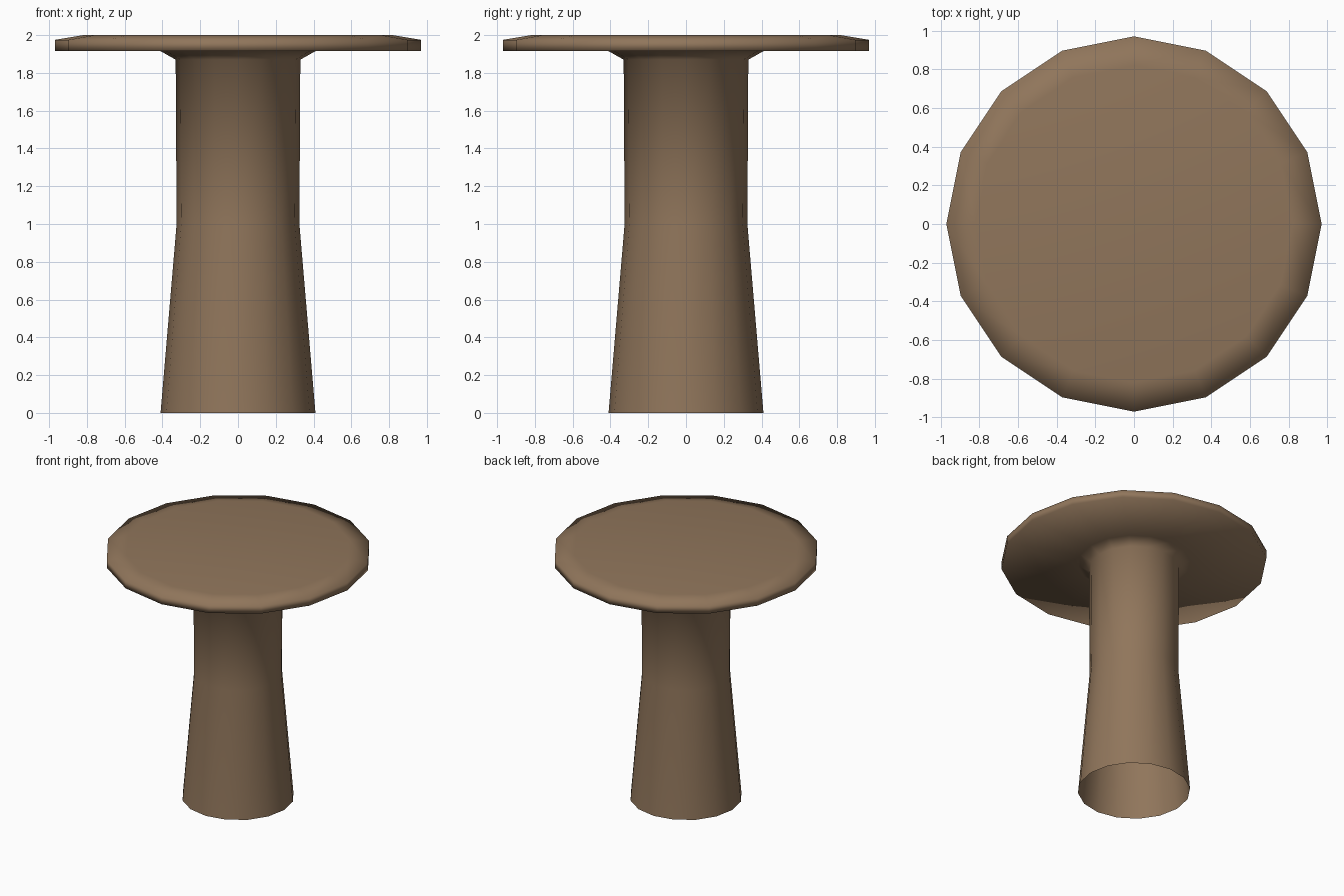
import bpy, bmesh
from math import cos, sin, tau

if "Cube" in bpy.data.objects:
    bpy.data.objects.remove(bpy.data.objects["Cube"])

SIDES = 16

# Half profile (radius, height): open flared foot, column, collar, table top
PROFILE = [(0.41, 0.0), (0.325, 1.0), (0.33, 1.87), (0.41, 1.915),
           (0.97, 1.915), (0.97, 1.975), (0.82, 2.0)]

bm = bmesh.new()
rings = [[bm.verts.new((r * cos(tau * i / SIDES), r * sin(tau * i / SIDES), z))
          for i in range(SIDES)] for r, z in PROFILE]

# Skin the rings; the foot stays open underneath
for a, b in zip(rings, rings[1:]):
    for i in range(SIDES):
        j = (i + 1) % SIDES
        bm.faces.new((a[i], a[j], b[j], b[i]))

# Flat table surface
bm.faces.new(rings[-1])

# Soft shading across every edge
for f in bm.faces:
    f.smooth = True

mesh = bpy.data.meshes.new("pedestal_table")
bm.to_mesh(mesh)
bm.free()

# Brown wood
wood = bpy.data.materials.new("brown_wood")
wood.diffuse_color = (0.28, 0.18, 0.105, 1)
wood.use_nodes = True
wood.node_tree.nodes["Principled BSDF"].inputs["Base Color"].default_value = wood.diffuse_color
mesh.materials.append(wood)

table = bpy.data.objects.new("pedestal_table", mesh)
bpy.context.collection.objects.link(table)
